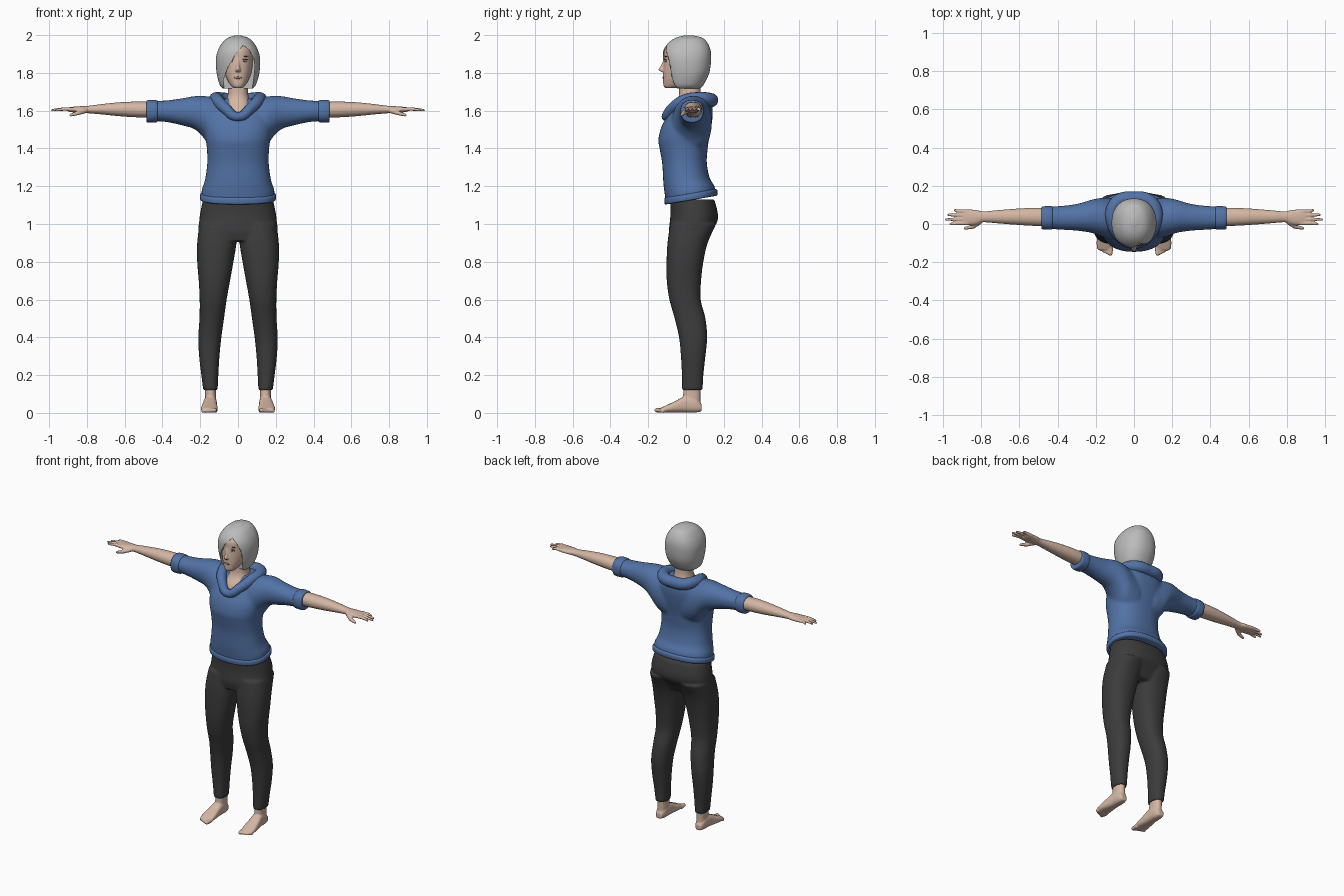
import bpy, bmesh, math
from mathutils import Vector, Matrix

cube = bpy.data.objects.get("Cube")
if cube:
    bpy.data.objects.remove(cube, do_unlink=True)


def material(name, *rgb):
    mat = bpy.data.materials.new(name)
    mat.use_nodes = True
    mat.diffuse_color = (*rgb, 1)
    mat.node_tree.nodes["Principled BSDF"].inputs["Base Color"].default_value = (*rgb, 1)
    return mat


skin = material("skin", 0.66, 0.47, 0.37)
blue = material("blue cloth", 0.085, 0.17, 0.38)
charcoal = material("charcoal cloth", 0.045, 0.045, 0.045)
silver = material("silver hair", 0.5, 0.5, 0.5)
white = material("eye white", 0.6, 0.6, 0.6)
iris_blue = material("iris blue", 0.07, 0.16, 0.3)
brown = material("brow brown", 0.1, 0.06, 0.045)
lip_pink = material("lip pink", 0.42, 0.2, 0.16)


def smooth_rows(rows, steps):
    """Catmull-Rom interpolation between cross-section rows."""
    out = []
    for i in range(len(rows) - 1):
        a, b, c, d = (rows[max(0, min(len(rows) - 1, i + k))] for k in (-1, 0, 1, 2))
        for s in range(steps):
            t = s / steps
            out.append([q + t * (r - p) / 2 + t * t * (2 * p - 5 * q + 4 * r - w) / 2
                        + t ** 3 * (3 * q - p - 3 * r + w) / 2
                        for p, q, r, w in zip(a, b, c, d)])
    return out + [list(rows[-1])]


def sweep(bm, axis, rows, side=1, sides=36, steps=5, power=2.3):
    """Closed loft; each row is position, then low/high of the two other axes."""
    rings = []
    for t, u0, u1, v0, v1 in smooth_rows(rows, steps):
        ring = []
        for k in range(sides):
            angle = math.tau * k / sides
            c, s = math.cos(angle), math.sin(angle)
            u = (u0 + u1) / 2 + (u1 - u0) / 2 * math.copysign(abs(c) ** (2 / power), c)
            v = (v0 + v1) / 2 + (v1 - v0) / 2 * math.copysign(abs(s) ** (2 / power), s)
            x, y, z = {"x": (t, u, v), "y": (u, t, v), "z": (u, v, t)}[axis]
            ring.append(bm.verts.new((x * side, y, z)))
        rings.append(ring)
    for low, high in zip(rings, rings[1:]):
        for k in range(sides):
            n = (k + 1) % sides
            bm.faces.new((low[k], low[n], high[n], high[k]))
    bm.faces.new(rings[0])
    bm.faces.new(rings[-1])


def rod(bm, points, radii):
    """Rounded chain of cones with ball joints, for digits."""
    pts = [Vector(p) for p in points]
    for p, r in zip(pts, radii):
        bmesh.ops.create_uvsphere(bm, u_segments=12, v_segments=8, radius=r,
                                  matrix=Matrix.Translation(p))
    for p, q, r, s in zip(pts, pts[1:], radii, radii[1:]):
        turn = (q - p).to_track_quat("Z", "Y").to_matrix().to_4x4()
        bmesh.ops.create_cone(bm, cap_ends=True, segments=12, radius1=r, radius2=s,
                              depth=(q - p).length, matrix=Matrix.Translation((p + q) / 2) @ turn)


def finish(name, bm, mat, voxel=0, mirror=False, relax=4):
    bmesh.ops.recalc_face_normals(bm, faces=bm.faces)
    mesh = bpy.data.meshes.new(name)
    bm.to_mesh(mesh)
    bm.free()
    mesh.materials.append(mat)
    obj = bpy.data.objects.new(name, mesh)
    bpy.context.collection.objects.link(obj)
    bpy.ops.object.select_all(action="DESELECT")
    obj.select_set(True)
    bpy.context.view_layer.objects.active = obj
    bpy.ops.object.shade_smooth_by_angle(angle=math.radians(50))
    if voxel:
        remesh = obj.modifiers.new("fuse", "REMESH")
        remesh.mode, remesh.voxel_size, remesh.use_smooth_shade = "VOXEL", voxel, True
        soften = obj.modifiers.new("soften", "SMOOTH")
        soften.factor, soften.iterations = 0.5, relax
    if mirror:
        obj.modifiers.new("mirror", "MIRROR").use_clip = False
    return obj


def tilt_hem(bm):
    for v in bm.verts:
        v.co.z += 0.17 * (v.co.y + 0.11) * max(0, min(1, (1.35 - v.co.z) / 0.2))


# Top: body and sleeves fused into one garment
bm = bmesh.new()
sweep(bm, "z", [(1.11, -.193, .193, -.105, .158), (1.16, -.192, .192, -.113, .15),
                (1.22, -.175, .175, -.12, .125), (1.32, -.163, .163, -.126, .11),
                (1.4, -.165, .165, -.14, .115), (1.45, -.172, .172, -.146, .122),
                (1.52, -.18, .18, -.128, .135), (1.59, -.17, .17, -.085, .142),
                (1.64, -.14, .14, -.045, .135), (1.665, -.1, .1, -.02, .12)])
tilt_hem(bm)
for side in (1, -1):
    sweep(bm, "x", [(.06, -.08, .13, 1.36, 1.65), (.14, -.075, .137, 1.4, 1.672),
                    (.185, -.06, .135, 1.46, 1.678), (.23, -.045, .125, 1.502, 1.677),
                    (.3, -.035, .105, 1.523, 1.665), (.38, -.03, .095, 1.54, 1.654),
                    (.46, -.024, .09, 1.545, 1.652)], side, power=2.1)
finish("hoodie", bm, blue, 0.009, relax=6)

# Waist hem and sleeve cuffs
bm = bmesh.new()
sweep(bm, "z", [(1.103, -.192, .192, -.106, .158), (1.108, -.2, .2, -.113, .166),
                (1.132, -.2, .2, -.115, .166), (1.14, -.19, .19, -.11, .156)], sides=48, steps=3)
tilt_hem(bm)
finish("waist_hem", bm, blue)
bm = bmesh.new()
sweep(bm, "x", [(.425, -.02, .085, 1.55, 1.645), (.432, -.029, .093, 1.538, 1.656),
                (.478, -.028, .092, 1.537, 1.656), (.485, -.02, .085, 1.545, 1.648)], steps=3)
finish("sleeve_cuff", bm, blue, mirror=True)

# Folded hood rolled around the neck
half = [(.07, -.068, 1.615, .03), (.108, -.005, 1.654, .033),
        (.112, .075, 1.663, .036), (.07, .125, 1.658, .037)]
loop = [(0, -.105, 1.568, .024)] + half + [(0, .133, 1.655, .037)]
loop += [(-x, y, z, r) for x, y, z, r in reversed(half)]
curve = bpy.data.curves.new("hood", "CURVE")
curve.dimensions, curve.bevel_depth, curve.bevel_resolution = "3D", 1, 5
spline = curve.splines.new("BEZIER")
spline.bezier_points.add(len(loop) - 1)
spline.use_cyclic_u = True
for point, (x, y, z, r) in zip(spline.bezier_points, loop):
    point.co, point.radius = (x, y, z), r
    point.handle_left_type = point.handle_right_type = "AUTO"
curve.materials.append(blue)
bpy.context.collection.objects.link(bpy.data.objects.new("hood", curve))

# Trousers: pelvis fused with both legs
bm = bmesh.new()
sweep(bm, "z", [(.91, -.19, .19, -.08, .1), (.96, -.21, .21, -.09, .13),
                (1.01, -.206, .206, -.086, .165), (1.06, -.2, .2, -.082, .168),
                (1.13, -.185, .185, -.085, .15)])
for side in (1, -1):
    sweep(bm, "z", [(.12, .108, .184, -.022, .088), (.2, .104, .194, -.022, .092),
                    (.3, .098, .206, -.027, .103), (.4, .088, .21, -.037, .112),
                    (.5, .074, .204, -.06, .103), (.6, .06, .203, -.088, .078),
                    (.7, .042, .208, -.102, .08), (.8, .024, .216, -.103, .092),
                    (.9, .008, .216, -.098, .115), (1, .004, .205, -.084, .16)], side)
finish("trousers", bm, charcoal, 0.008)

# Bare feet with toes
bm = bmesh.new()
sweep(bm, "z", [(.03, .118, .172, .0, .078), (.08, .116, .174, -.015, .076),
                (.16, .118, .176, -.01, .078)])
sweep(bm, "y", [(-.135, .116, .19, .002, .026), (-.1, .108, .196, .002, .042),
                (-.05, .11, .19, .002, .066), (.0, .112, .182, .002, .09),
                (.05, .114, .178, .002, .08), (.083, .126, .168, .008, .045)], power=2.6)
for i in range(5):
    x = .122 + .016 * i
    size = .014 - .0015 * i
    rod(bm, [(x, -.12, size), (x + .002, -.156 + .007 * i, size)], [size, size * .85])
finish("feet", bm, skin, 0.005, True, 3)

# Arms, palms and fingers
bm = bmesh.new()
sweep(bm, "x", [(.42, -.012, .084, 1.562, 1.645), (.52, -.01, .085, 1.564, 1.648),
                (.62, -.004, .08, 1.57, 1.645), (.72, .004, .072, 1.58, 1.635),
                (.79, .009, .066, 1.586, 1.626), (.83, -.004, .074, 1.588, 1.624),
                (.88, -.006, .077, 1.592, 1.62), (.9, .0, .072, 1.596, 1.616)], power=2.1)
for i, tip in enumerate((.962, .984, .972, .938)):
    y = .004 + .021 * i
    rod(bm, [(.87, y, 1.607), (.92, y, 1.609), (tip, y - .004 + .003 * i, 1.603)],
        [.011, .0095, .007])
rod(bm, [(.81, .01, 1.6), (.845, -.014, 1.588), (.885, -.022, 1.577)], [.014, .012, .008])
finish("arms", bm, skin, 0.0045, True, 3)

# Neck and upper chest
bm = bmesh.new()
sweep(bm, "z", [(1.55, -.08, .08, -.095, .08), (1.61, -.078, .078, -.076, .09),
                (1.655, -.062, .062, -.046, .085), (1.7, -.053, .053, -.036, .078),
                (1.8, -.055, .055, -.04, .08)])
finish("neck", bm, skin)

# Head with jaw, nose and lips
bm = bmesh.new()
sweep(bm, "z", [(1.72, -.024, .024, -.112, -.05), (1.735, -.04, .04, -.12, -.01),
                (1.775, -.062, .062, -.121, .04), (1.82, -.075, .075, -.12, .075),
                (1.87, -.08, .08, -.117, .09), (1.92, -.077, .077, -.113, .09),
                (1.955, -.055, .055, -.085, .07)], power=2.1)
sweep(bm, "z", [(1.804, -.007, .007, -.125, -.1), (1.811, -.015, .015, -.141, -.1),
                (1.82, -.012, .012, -.145, -.1), (1.845, -.008, .008, -.13, -.1),
                (1.88, -.007, .007, -.117, -.1)], sides=16)
finish("head", bm, skin, 0.005, relax=2)


def bead(name, mat, centre, size, slant=0, mirror=True):
    """Shallow oval for small face details."""
    bm = bmesh.new()
    place = Matrix.Translation(centre) @ Matrix.Rotation(slant, 4, "Y") @ Matrix.Diagonal((*size, 1))
    bmesh.ops.create_uvsphere(bm, u_segments=20, v_segments=12, radius=1, matrix=place)
    return finish(name, bm, mat, mirror=mirror)


bead("eye", white, (.034, -.107, 1.864), (.015, .005, .007))
bead("iris", iris_blue, (.034, -.1105, 1.864), (.0065, .003, .0065))
bead("eyelash", brown, (.035, -.108, 1.871), (.017, .006, .002), .1)
bead("eyebrow", brown, (.036, -.106, 1.886), (.02, .005, .003), -.15)
bead("lips", lip_pink, (0, -.1195, 1.774), (.02, .005, .006), mirror=False)

# Bobbed hair, opened in front by a slanted fringe outline
bm = bmesh.new()
sweep(bm, "z", [(1.718, -.082, .078, -.085, .075), (1.74, -.098, .096, -.096, .095),
                (1.8, -.113, .113, -.112, .123), (1.87, -.117, .117, -.123, .133),
                (1.92, -.106, .106, -.119, .13), (1.96, -.083, .083, -.092, .113),
                (1.985, -.055, .055, -.055, .088), (1.999, -.012, .012, -.005, .035)],
      sides=64, steps=7, power=2.25)
hair = finish("hair", bm, silver)

bm = bmesh.new()
outline = [(.028, 1.947), (.06, 1.92), (.083, 1.875), (.088, 1.83), (.08, 1.76), (.07, 1.68),
           (-.07, 1.68), (-.076, 1.765), (-.055, 1.825), (-.015, 1.895)]
front = bm.faces.new([bm.verts.new((x, -.3, z)) for x, z in outline])
grown = bmesh.ops.extrude_face_region(bm, geom=[front])["geom"]
bmesh.ops.translate(bm, vec=(0, .265, 0), verts=[g for g in grown if isinstance(g, bmesh.types.BMVert)])
cutter = finish("fringe_cutter", bm, silver)
cutter.hide_render = True
cutter.hide_set(True)
cut = hair.modifiers.new("face opening", "BOOLEAN")
cut.operation, cut.solver, cut.object = "DIFFERENCE", "EXACT", cutter
